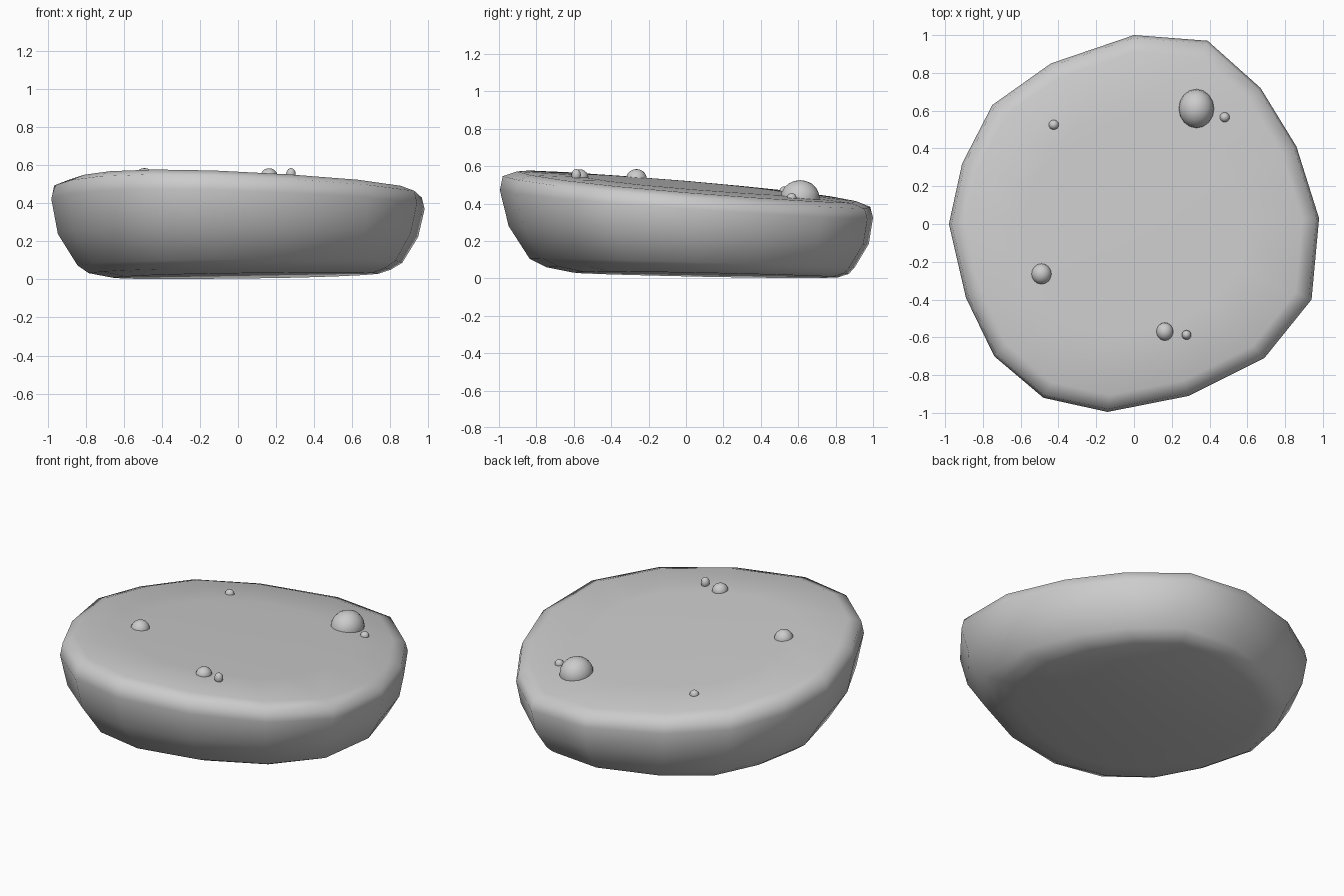
import bpy, bmesh
from math import radians

if "Cube" in bpy.data.objects:
    bpy.data.objects.remove(bpy.data.objects["Cube"])

# Irregular 16-sided outline seen from above
OUTLINE = [(.98, .03), (.86, .41), (.67, .72), (.39, .97), (0, 1), (-.44, .85),
           (-.75, .63), (-.91, .32), (-.98, 0), (-.89, -.39), (-.74, -.70),
           (-.48, -.92), (-.14, -.995), (.29, -.91), (.69, -.71), (.94, -.40)]

# Rings from underside to top: scale, shift x, shift y, height fraction
RINGS = [(.71, .04, .10, 0), (.81, .01, .06, .05), (.87, .01, .03, .13),
         (.965, 0, .012, .45), (1, 0, 0, .80), (.985, 0, 0, .94),
         (.91, 0, 0, 1), (.60, 0, 0, 1.02)]


def top_z(x, y):
    return .49 - .035 * x - .085 * y


def bottom_z(x, y):
    return .02 + .015 * x - .02 * y


def finish(bm, name, angle):
    bmesh.ops.recalc_face_normals(bm, faces=bm.faces)
    mesh = bpy.data.meshes.new(name)
    bm.to_mesh(mesh)
    bm.free()
    obj = bpy.data.objects.new(name, mesh)
    bpy.context.collection.objects.link(obj)
    bpy.ops.object.select_all(action='DESELECT')
    obj.select_set(True)
    bpy.context.view_layer.objects.active = obj
    bpy.ops.object.shade_smooth_by_angle(angle=radians(angle))
    return obj


# Stone slab with tilted top and undercut sides
bm = bmesh.new()
rings = []
for s, dx, dy, f in RINGS:
    ring = []
    for px, py in OUTLINE:
        x, y = px * s + dx, py * s + dy
        lo, hi = bottom_z(x, y), top_z(x, y)
        ring.append(bm.verts.new((x, y, lo + (hi - lo) * f)))
    rings.append(ring)
n = len(OUTLINE)
for a, b in zip(rings, rings[1:]):
    for i in range(n):
        j = (i + 1) % n
        bm.faces.new((a[i], a[j], b[j], b[i]))
bm.faces.new(rings[0][::-1])
bm.faces.new(rings[-1])
finish(bm, "stone_slab", 80)

# Pebbles half sunk in the top: x, y, centre z, radii
PEBBLES = [(.33, .61, .43, .094, .104, .095),
           (.48, .565, .43, .026, .026, .026),
           (-.49, -.265, .53, .054, .056, .054),
           (.163, -.57, .54, .045, .048, .043),
           (.278, -.587, .552, .025, .025, .032),
           (-.425, .525, .465, .027, .026, .027)]
for k, (x, y, z, rx, ry, rz) in enumerate(PEBBLES, 1):
    bm = bmesh.new()
    bmesh.ops.create_uvsphere(bm, u_segments=16, v_segments=10, radius=1)
    bmesh.ops.scale(bm, vec=(rx, ry, rz), verts=bm.verts)
    bmesh.ops.translate(bm, vec=(x, y, z), verts=bm.verts)
    finish(bm, f"pebble_{k}", 80)
